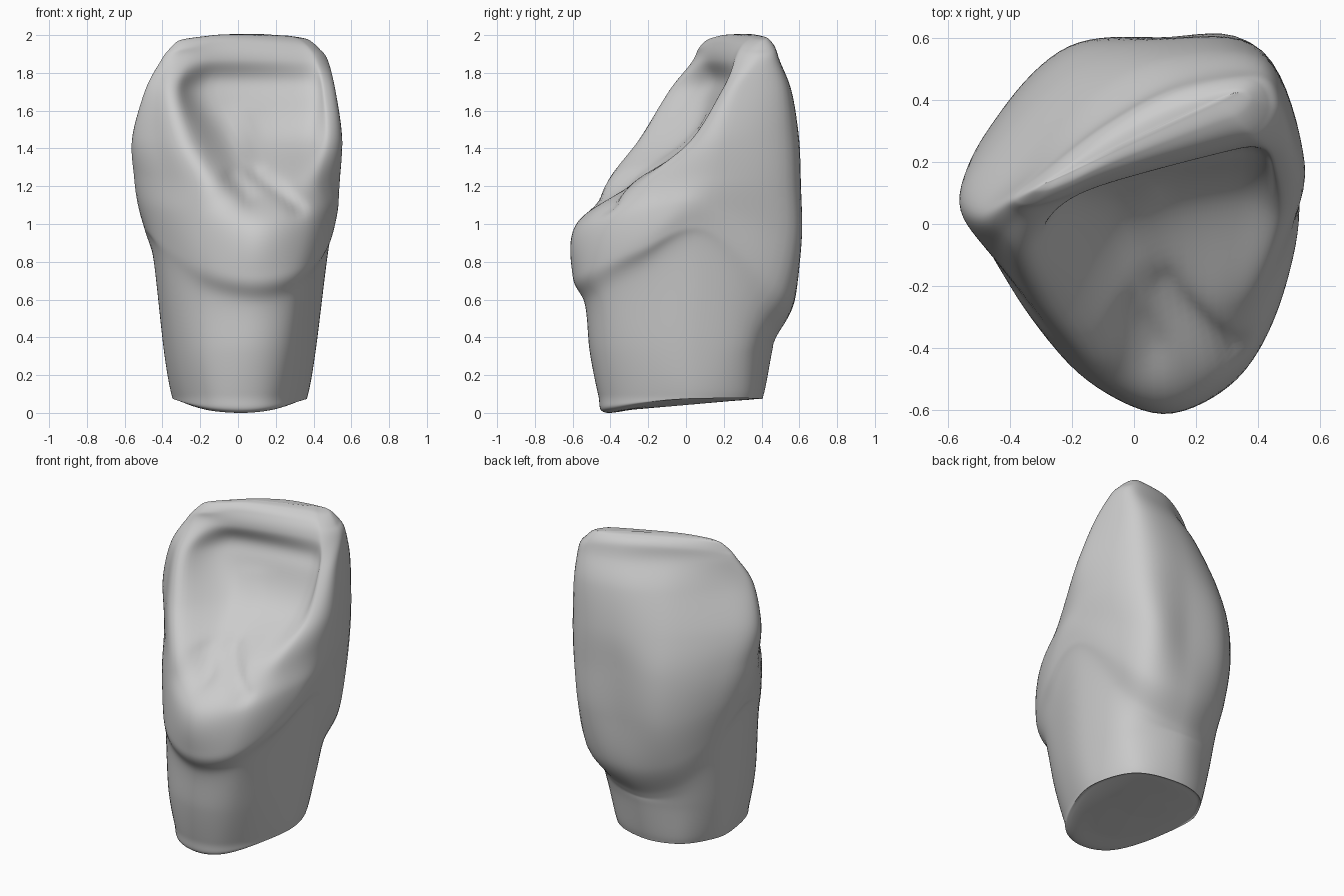
import bpy
import bmesh
from mathutils import Vector

cube = bpy.data.objects.get("Cube")
if cube:
    bpy.data.objects.remove(cube, do_unlink=True)

AROUND_STEPS = 8
UP_STEPS = 12


def catmull(a, b, c, d, t):
    """Smooth curve through b and c."""
    return 0.5 * (2 * b + (c - a) * t + (2 * a - 5 * b + 4 * c - d) * t ** 2
                  + (3 * b - a - 3 * c + d) * t ** 3)


def section(z, outline, side_lift=0.0, back_drop=0.0):
    """Closed ring whose sides may rise and whose back may dip."""
    ring = []
    for x, y in outline:
        lift = side_lift * (1 - abs(y - .1) / .65) - back_drop * max(0, y / .5)
        ring.append(Vector((x, y, z + lift)))
    return ring


# Root outlines: from the -x side round the front, the +x side and the back
rim = [(-.35, .05), (-.28, -.23), (-.15, -.41), (.03, -.465), (.19, -.41),
       (.31, -.22), (.37, .05), (.27, .32), (.02, .41), (-.20, .36), (-.32, .21)]
shaft = [(-.39, .05), (-.32, -.23), (-.18, -.43), (.05, -.51), (.24, -.44),
         (.36, -.22), (.41, .05), (.32, .34), (.03, .455), (-.22, .39), (-.36, .24)]
neck = [(-.45, .07), (-.37, -.20), (-.19, -.43), (.07, -.535), (.29, -.46),
        (.41, -.24), (.475, .08), (.34, .39), (.04, .475), (-.23, .42), (-.39, .28)]

# Crown outlines, from the bulge up to the biting edge
bulge = [(-.495, .11), (-.40, -.18), (-.18, -.48), (.08, -.60), (.32, -.51),
         (.47, -.24), (.505, .10), (.37, .50), (.07, .575), (-.22, .51), (-.40, .34)]
belly = [(-.53, .11), (-.40, -.20), (-.19, -.45), (.10, -.58), (.36, -.43),
         (.495, -.16), (.525, .12), (.38, .565), (.08, .60), (-.21, .57), (-.42, .37)]
hollow_low = [(-.55, .10), (-.40, -.18), (-.16, -.42), (.07, -.28), (.29, -.27),
              (.44, -.17), (.54, .15), (.41, .56), (.08, .60), (-.21, .56), (-.44, .34)]
hollow_mid = [(-.56, .06), (-.45, -.10), (-.27, -.24), (-.04, .01), (.34, .09),
              (.48, .04), (.55, .20), (.42, .55), (.10, .59), (-.20, .50), (-.46, .24)]
hollow_high = [(-.49, .04), (-.435, -.04), (-.33, -.08), (-.16, .12), (.35, .22),
               (.46, .19), (.515, .28), (.42, .53), (.12, .54), (-.14, .42), (-.37, .18)]
edge = [(-.405, .08), (-.37, .04), (-.28, .05), (-.08, .13), (.32, .24),
        (.43, .27), (.475, .38), (.40, .49), (.14, .465), (-.10, .34), (-.31, .17)]


def sole_ring(scale):
    """Slightly domed, tilted underside."""
    ring = []
    for x, y in rim:
        x, y = x * scale, (y + .03) * scale - .03
        ring.append(Vector((x, y, .07 * (y + .4) / .8 + .3 * x * x)))
    return ring


def edge_ring(z, width, depth):
    """Edge outline drawn in toward the slanting biting line."""
    ring = []
    for x, y in edge:
        line = .27 + .33 * x
        x = x * width
        ring.append(Vector((x, line + (y - line) * depth, z - .25 * (x - .05) ** 2)))
    return ring


net = [
    sole_ring(0), sole_ring(.55), sole_ring(.93),
    section(.09, rim), section(.32, shaft),
    section(.56, neck, .34, .33),
    section(.74, bulge, .28, .2),
    section(1.0, belly, .12, .1),
    section(1.20, hollow_low, .04), section(1.45, hollow_mid),
    section(1.70, hollow_high), section(1.86, edge),
    edge_ring(1.955, .91, .75), edge_ring(1.992, .8, .4), edge_ring(2.0, .7, .05),
]


def smooth_ring(ring):
    n = len(ring)
    return [catmull(ring[i - 1], ring[i], ring[(i + 1) % n], ring[(i + 2) % n],
                    s / AROUND_STEPS)
            for i in range(n) for s in range(AROUND_STEPS)]


# Smooth the net around, then upward
rings = [smooth_ring(r) for r in net]
last = len(rings) - 1
rows = []
for i in range(last):
    picks = [rings[min(max(i + k, 0), last)] for k in (-1, 0, 1, 2)]
    for s in range(UP_STEPS):
        rows.append([catmull(*p, s / UP_STEPS) for p in zip(*picks)])
rows.append(rings[last])

# Grooves and soft ridges in the hollow: start, end, depth, width
marks = [
    (Vector((-.03, 1.24)), Vector((.06, 1.13)), .035, .045),
    (Vector((.10, 1.26)), Vector((.32, 1.08)), .035, .04),
    (Vector((.03, 1.35)), Vector((.02, 1.58)), -.015, .04),
    (Vector((-.15, 1.77)), Vector((.34, 1.75)), .015, .07),
]


def carve(p):
    flat = Vector((p.x, p.z))
    push = 0
    for a, b, depth, width in marks:
        t = min(max((flat - a).dot(b - a) / (b - a).length_squared, 0), 1)
        gap = (flat - a.lerp(b, t)).length / width
        push += depth * 2.718 ** (-gap * gap)
    return Vector((p.x, p.y + push, p.z))


count = len(rows[0])
front = range(AROUND_STEPS, 6 * AROUND_STEPS)
rows = [[carve(p) if j in front else p for j, p in enumerate(row)] for row in rows]

# Stand the root on the ground
low = min(p.z for row in rows for p in row)
for row in rows:
    for p in row:
        p.z -= low

# Skin the tooth
bm = bmesh.new()
grid = [[bm.verts.new(p) for p in row] for row in rows]
for lower, upper in zip(grid, grid[1:]):
    for j in range(count):
        k = (j + 1) % count
        bm.faces.new((lower[j], lower[k], upper[k], upper[j]))
bm.faces.new(grid[-1])
bmesh.ops.remove_doubles(bm, verts=bm.verts, dist=.0005)
bmesh.ops.recalc_face_normals(bm, faces=bm.faces)
for face in bm.faces:
    face.smooth = True
mesh = bpy.data.meshes.new("tooth")
bm.to_mesh(mesh)
bm.free()
tooth = bpy.data.objects.new("tooth", mesh)
bpy.context.collection.objects.link(tooth)

# Plain grey finish
grey = bpy.data.materials.new("light_grey")
grey.use_nodes = True
colour = (.6, .6, .6, 1)
grey.diffuse_color = colour
grey.node_tree.nodes["Principled BSDF"].inputs["Base Color"].default_value = colour
mesh.materials.append(grey)
